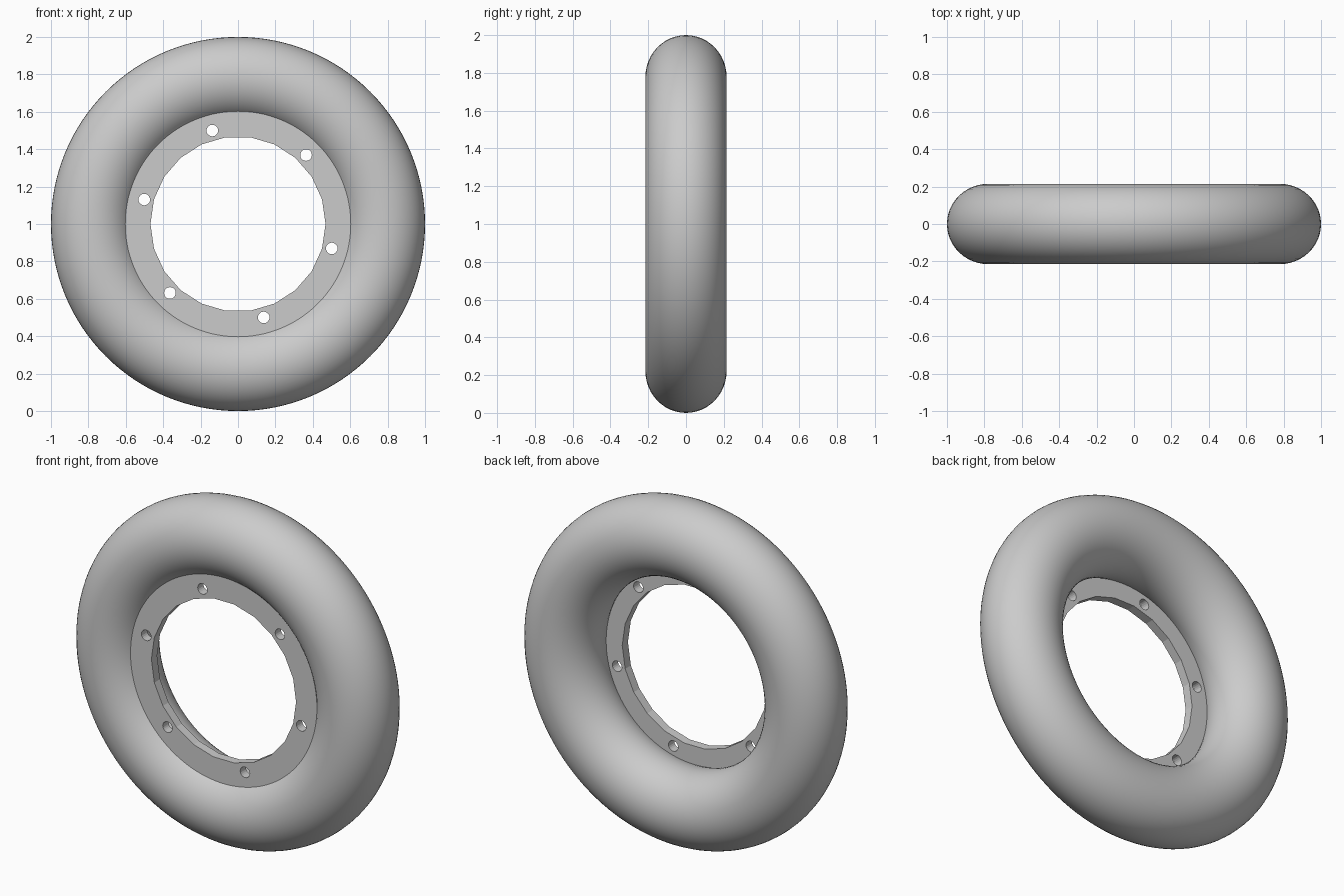
import bpy
from math import sin, cos, pi, radians

cube = bpy.data.objects.get("Cube")
if cube:
    bpy.data.objects.remove(cube, do_unlink=True)

grey = bpy.data.materials.new("plain grey")
grey.use_nodes = True
COLOUR = (0.6, 0.6, 0.6, 1)
grey.diffuse_color = COLOUR
grey.node_tree.nodes["Principled BSDF"].inputs["Base Color"].default_value = COLOUR

# Tyre: slightly flattened ring standing upright
TUBE, HALF_WIDTH = 0.222, 0.215
bpy.ops.mesh.primitive_torus_add(
    major_radius=1 - TUBE, minor_radius=TUBE,
    major_segments=128, minor_segments=48,
    location=(0, 0, 1), rotation=(pi / 2, 0, 0))
tyre = bpy.context.object
tyre.name = "tyre"
tyre.scale.z = HALF_WIDTH / TUBE
tyre.data.materials.append(grey)
bpy.ops.object.shade_smooth()

# Mounting flange: flat plate with a faceted bore and a ring of bolt holes
FRONT, BACK = -0.132, -0.079
outline = bpy.data.curves.new("mounting_flange", "CURVE")
outline.dimensions = "2D"
outline.fill_mode = "BOTH"
outline.extrude = (BACK - FRONT) / 2


def add_circle(radius, sides, cx=0, cy=0):
    spline = outline.splines.new("POLY")
    spline.points.add(sides - 1)
    for i, point in enumerate(spline.points):
        a = 2 * pi * i / sides
        point.co = (cx + radius * cos(a), cy + radius * sin(a), 0, 1)
    spline.use_cyclic_u = True


add_circle(0.62, 96)
add_circle(0.468, 22)
for k in range(6):
    a = radians(45.4 + 60 * k)
    add_circle(0.031, 20, 0.518 * cos(a), 0.518 * sin(a))

flange = bpy.data.objects.new("mounting_flange", outline)
bpy.context.collection.objects.link(flange)
flange.location = (0, (FRONT + BACK) / 2, 1)
flange.rotation_euler.x = pi / 2
outline.materials.append(grey)

bpy.ops.object.select_all(action="DESELECT")
flange.select_set(True)
bpy.context.view_layer.objects.active = flange
bpy.ops.object.convert(target="MESH")
bpy.ops.object.shade_flat()
